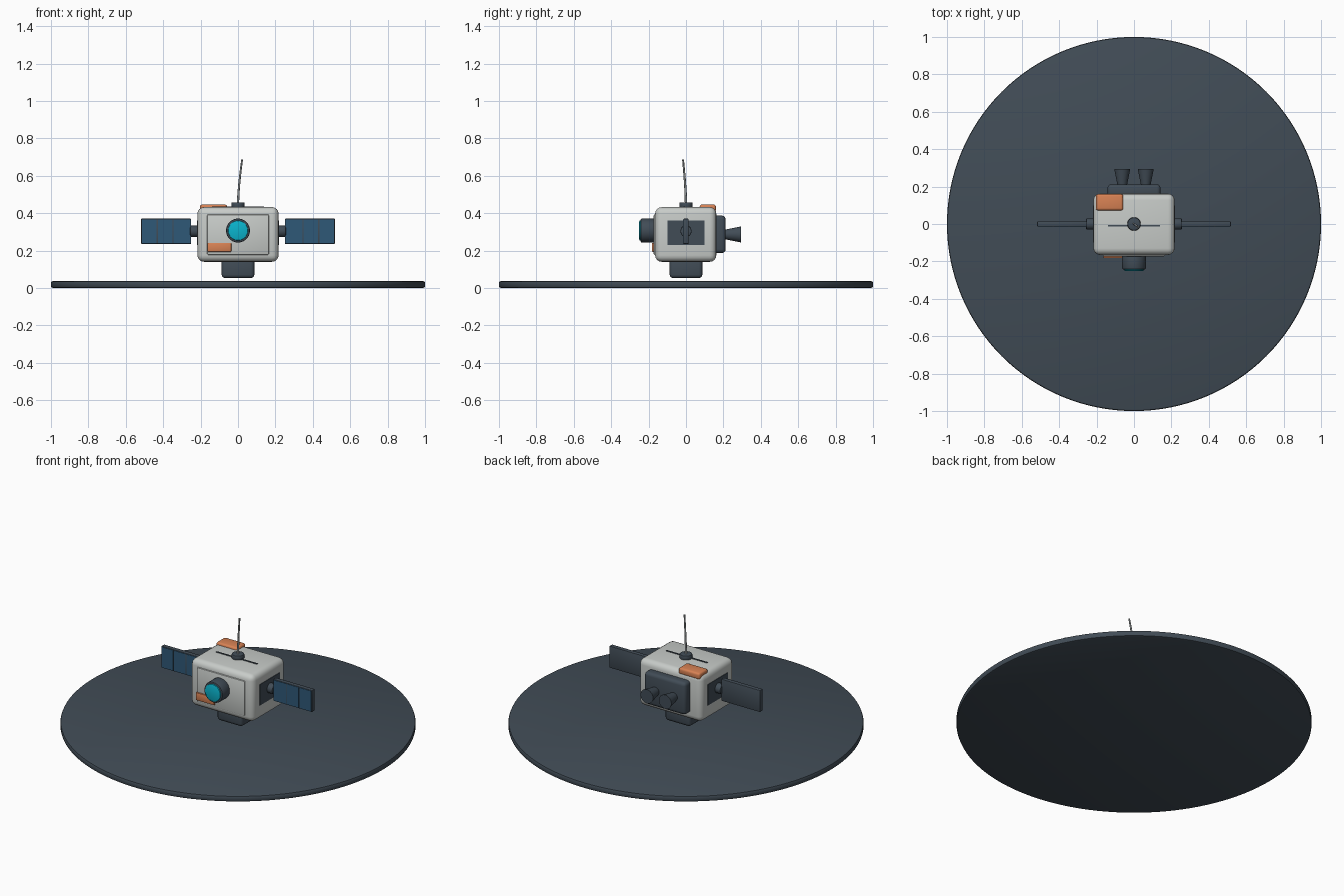
import bpy, math
from mathutils import Vector

if "Cube" in bpy.data.objects:
    bpy.data.objects.remove(bpy.data.objects["Cube"])


def material(name, rgb):
    m = bpy.data.materials.new(name)
    m.diffuse_color = [((c / 255 + 0.055) / 1.055) ** 2.4 for c in rgb] + [1]
    m.use_nodes = True
    m.node_tree.nodes["Principled BSDF"].inputs["Base Color"].default_value = m.diffuse_color
    return m


SHELL = material("light grey", (200, 204, 201))
DARK = material("slate", (65, 76, 86))
ORANGE = material("orange", (216, 130, 84))
CYAN = material("cyan", (10, 180, 205))
BLUE = material("panel blue", (47, 88, 119))
METAL = material("metal grey", (150, 155, 156))


def finish(name, mat, bevel=0, segments=3):
    ob = bpy.context.object
    ob.name = name
    ob.data.materials.append(mat)
    if bevel:
        b = ob.modifiers.new("bevel", "BEVEL")
        b.width, b.segments = bevel, segments
        b.limit_method = "ANGLE"
        bpy.ops.object.modifier_apply(modifier="bevel")
    bpy.ops.object.shade_smooth_by_angle(angle=math.radians(35))
    return ob


def box(name, mat, x, y, z, bevel=0, segments=3):
    """Box from (low, high) ranges on each axis."""
    bpy.ops.mesh.primitive_cube_add(size=1, location=[sum(r) / 2 for r in (x, y, z)])
    bpy.context.object.scale = [r[1] - r[0] for r in (x, y, z)]
    bpy.ops.object.transform_apply(location=False, rotation=False, scale=True)
    return finish(name, mat, bevel, segments)


def tube(name, mat, start, end, r1, r2=None, bevel=0, sides=40):
    """Cylinder or cone frustum running from start to end."""
    a, b = Vector(start), Vector(end)
    bpy.ops.mesh.primitive_cone_add(
        vertices=sides, radius1=r1, radius2=r1 if r2 is None else r2,
        depth=(b - a).length, location=(a + b) / 2,
        rotation=(b - a).to_track_quat("Z", "Y").to_euler())
    return finish(name, mat, bevel, 2)


# Ground disc
tube("display_base", DARK, (0, 0, 0), (0, 0, 0.037), 1.0, bevel=0.01, sides=128)

# Hull with front plate and top seam
box("hull", SHELL, (-0.217, 0.217), (-0.165, 0.162), (0.14, 0.432), 0.035, 4)
box("front_plate", SHELL, (-0.165, 0.165), (-0.173, -0.15), (0.177, 0.393), 0.006, 2)
box("top_seam", DARK, (-0.14, 0.14), (-0.014, -0.006), (0.429, 0.436))

# Orange accent blocks
box("front_accent", ORANGE, (-0.163, -0.036), (-0.182, -0.16), (0.193, 0.241), 0.004, 2)
box("top_accent", ORANGE, (-0.204, -0.058), (0.073, 0.160), (0.405, 0.446), 0.012)

# Lens barrel and glass
tube("lens_barrel", DARK, (0, -0.16, 0.307), (0, -0.243, 0.307), 0.064, bevel=0.007)
tube("lens_glass", CYAN, (0, -0.235, 0.307), (0, -0.25, 0.307), 0.053, bevel=0.004)

# Belly unit
box("belly_unit", DARK, (-0.087, 0.087), (-0.087, 0.087), (0.053, 0.16), 0.018)

# Engine block with two flared nozzles
box("engine_block", DARK, (-0.142, 0.142), (0.14, 0.212), (0.187, 0.387), 0.02)
for s, side in ((-1, "left"), (1, "right")):
    tube(side + "_nozzle", DARK, (s * 0.063, 0.2, 0.286), (s * 0.063, 0.295, 0.286),
         0.024, 0.043)

# Solar wings: side plate, hub, panel slab and front cells
for s, side in ((-1, "left"), (1, "right")):
    def span(a, b):
        return tuple(sorted((s * a, s * b)))
    box(side + "_side_plate", DARK, span(0.205, 0.22), (-0.1, 0.1), (0.23, 0.36))
    tube(side + "_hub", DARK, (s * 0.2, 0, 0.303), (s * 0.256, 0, 0.303), 0.03, bevel=0.005)
    box(side + "_wing", DARK, span(0.25, 0.518), (-0.014, 0.014), (0.235, 0.371), 0.005, 2)
    for i, (a, b) in enumerate(((0.254, 0.344), (0.35, 0.429), (0.435, 0.514))):
        box(f"{side}_solar_cell_{i + 1}", BLUE, span(a, b), (-0.0165, -0.012), (0.239, 0.367))

# Antenna: foot and gently curved tapered rod
tube("antenna_foot", DARK, (0, 0, 0.425), (0, 0, 0.458), 0.036, bevel=0.008)
curve = bpy.data.curves.new("antenna", "CURVE")
curve.dimensions = "3D"
curve.bevel_depth, curve.bevel_resolution, curve.use_fill_caps = 0.0065, 3, True
spline = curve.splines.new("POLY")
spline.points.add(8)
for i, p in enumerate(spline.points):
    t = i / 8
    p.co = (0.022 * t ** 1.5, -0.016 * t ** 1.5, 0.45 + 0.237 * t, 1)
    p.radius = 1 - 0.25 * t
antenna = bpy.data.objects.new("antenna", curve)
curve.materials.append(METAL)
bpy.context.collection.objects.link(antenna)
